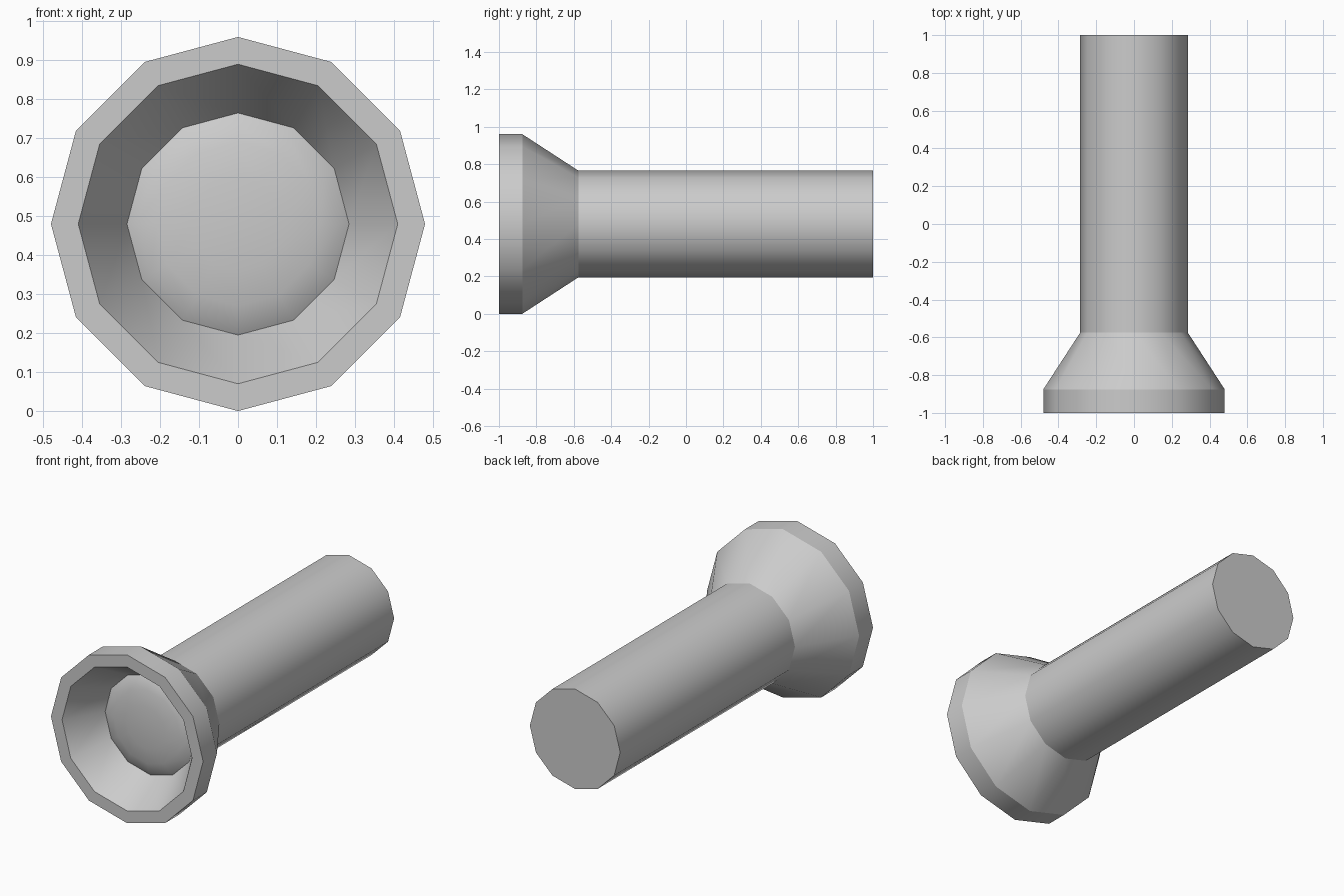
import bpy, bmesh
from math import cos, sin, pi, radians

if "Cube" in bpy.data.objects:
    bpy.data.objects.remove(bpy.data.objects["Cube"])

SIDES = 12
CENTRE_Z = 0.48


def lathe(name, profile):
    """Revolve (radius, y) points about the y axis; radius 0 makes a pole."""
    bm = bmesh.new()
    rings = []
    for r, y in profile:
        n = SIDES if r > 0 else 1
        rings.append([bm.verts.new((r * cos(2 * pi * i / SIDES), y,
                                    CENTRE_Z + r * sin(2 * pi * i / SIDES))) for i in range(n)])
    for a, b in zip(rings, rings[1:]):
        for i in range(SIDES):
            j = (i + 1) % SIDES
            quad = [a[i % len(a)], a[j % len(a)], b[j % len(b)], b[i % len(b)]]
            bm.faces.new(list(dict.fromkeys(quad)))
    bmesh.ops.recalc_face_normals(bm, faces=bm.faces)
    mesh = bpy.data.meshes.new(name)
    bm.to_mesh(mesh)
    bm.free()
    obj = bpy.data.objects.new(name, mesh)
    bpy.context.collection.objects.link(obj)
    bpy.ops.object.select_all(action='DESELECT')
    obj.select_set(True)
    bpy.context.view_layer.objects.active = obj
    bpy.ops.object.shade_smooth_by_angle(angle=radians(31))
    return obj


# Closed body: domed lens, reflector cup, rim, flared head, barrel, end cap
lathe("flashlight_body", [
    (0, -0.835), (0.12, -0.832), (0.21, -0.82), (0.26, -0.805), (0.285, -0.79),
    (0.41, -1.0), (0.48, -1.0), (0.48, -0.875),
    (0.285, -0.575), (0.285, 1.0), (0, 1.0),
])
